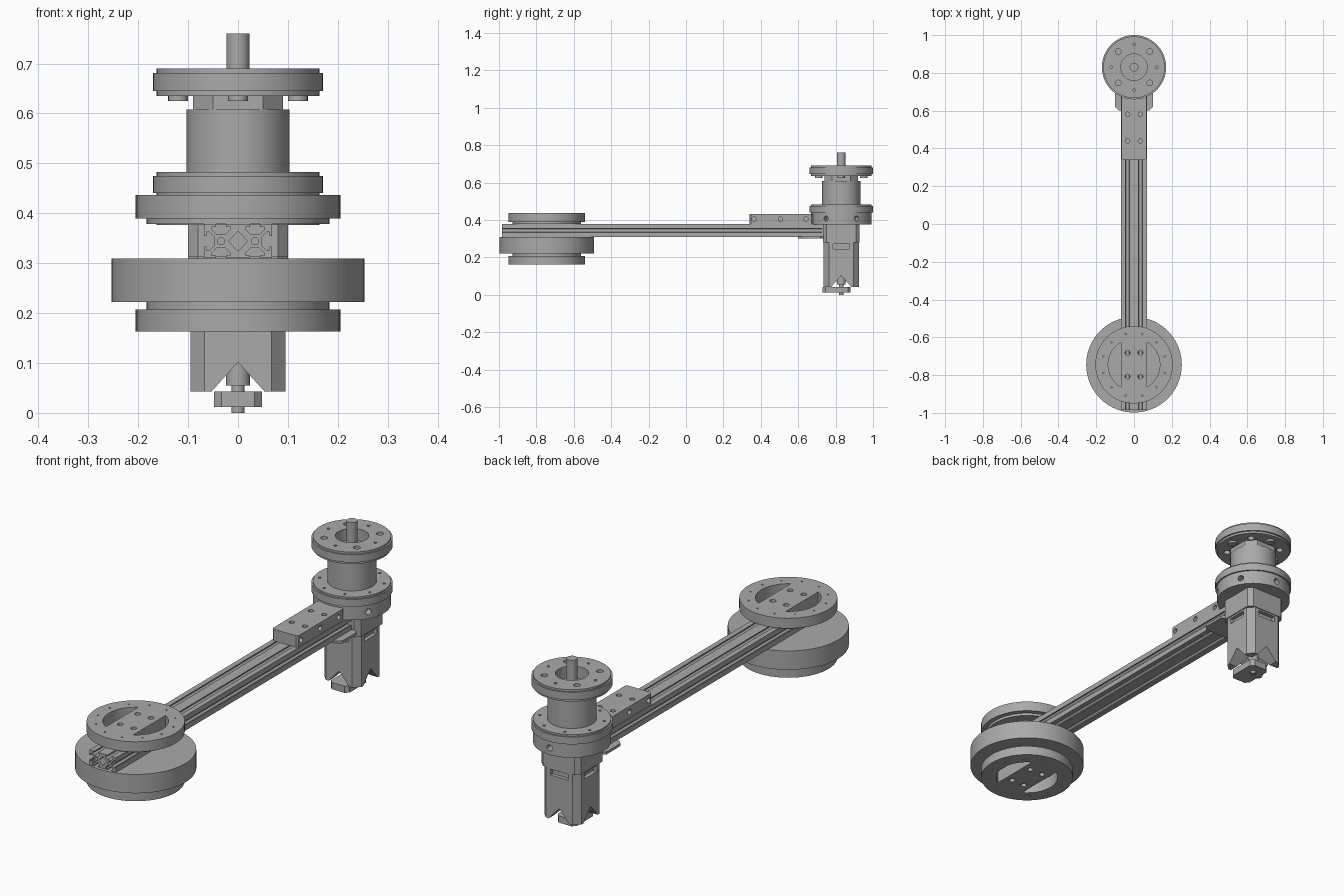
import bpy, bmesh, math
from mathutils import Matrix

cube = bpy.data.objects.get("Cube")
if cube:
    bpy.data.objects.remove(cube, do_unlink=True)

HUB_Y = 0.83
WEIGHT_Y = -0.745
MM = 0.0034

metal = bpy.data.materials.new("grey_metal")
metal.use_nodes = True
GREY = (0.4, 0.4, 0.4, 1)
metal.diffuse_color = GREY
metal.node_tree.nodes["Principled BSDF"].inputs["Base Color"].default_value = GREY


def circle(r, x=0, y=0, n=72):
    return [(x + r * math.cos(2 * math.pi * i / n), y + r * math.sin(2 * math.pi * i / n)) for i in range(n)]


def ring(count, dist, r, start=0.0):
    """Small holes spread evenly round a circle."""
    step = 2 * math.pi / count
    return [circle(r, dist * math.cos(start + i * step), dist * math.sin(start + i * step), 14) for i in range(count)]


def rect(hx, hy, c=0.0):
    """Rectangle with cut corners."""
    if not c:
        return [(hx, hy), (-hx, hy), (-hx, -hy), (hx, -hy)]
    return [(hx, hy - c), (hx - c, hy), (c - hx, hy), (-hx, hy - c),
            (-hx, c - hy), (c - hx, -hy), (hx - c, -hy), (hx, c - hy)]


def evaluated_mesh(ob):
    bpy.context.view_layer.update()
    return bpy.data.meshes.new_from_object(ob.evaluated_get(bpy.context.evaluated_depsgraph_get()))


def smooth(ob):
    bpy.ops.object.select_all(action="DESELECT")
    ob.select_set(True)
    bpy.context.view_layer.objects.active = ob
    bpy.ops.object.shade_smooth_by_angle(angle=math.radians(30))


def extrude(name, loops, lo, hi, y=0.0, x=0.0, axis="Z"):
    """Extrude an outline with holes from lo to hi along an axis."""
    curve = bpy.data.curves.new(name, "CURVE")
    curve.dimensions = "2D"
    curve.fill_mode = "BOTH"
    curve.extrude = (hi - lo) / 2
    for loop in loops:
        spline = curve.splines.new("POLY")
        spline.points.add(len(loop) - 1)
        for p, (u, v) in zip(spline.points, loop):
            p.co = (u, v, 0, 1)
        spline.use_cyclic_u = True
    temp = bpy.data.objects.new(name + "_outline", curve)
    bpy.context.collection.objects.link(temp)
    mesh = evaluated_mesh(temp)
    bpy.data.objects.remove(temp)
    bpy.data.curves.remove(curve)
    mid = (lo + hi) / 2
    turn = {"Z": Matrix.Translation((x, y, mid)),
            "Y": Matrix.Translation((x, mid, y)) @ Matrix.Rotation(math.pi / 2, 4, "X"),
            "X": Matrix.Translation((mid, x, y)) @ Matrix(((0, 0, 1, 0), (1, 0, 0, 0), (0, 1, 0, 0), (0, 0, 0, 1)))}
    mesh.transform(turn[axis])
    bm = bmesh.new()
    bm.from_mesh(mesh)
    bmesh.ops.remove_doubles(bm, verts=bm.verts, dist=1e-5)
    bmesh.ops.recalc_face_normals(bm, faces=bm.faces)
    bm.to_mesh(mesh)
    bm.free()
    mesh.materials.clear()
    mesh.materials.append(metal)
    mesh.name = name
    ob = bpy.data.objects.new(name, mesh)
    bpy.context.collection.objects.link(ob)
    smooth(ob)
    return ob


def cut(ob, cutters):
    """Subtract the cutters, then drop them."""
    for c in cutters:
        mod = ob.modifiers.new("cut", "BOOLEAN")
        mod.operation = "DIFFERENCE"
        mod.solver = "EXACT"
        mod.object = c
    mesh = evaluated_mesh(ob)
    ob.modifiers.clear()
    ob.data = mesh
    for c in cutters:
        bpy.data.objects.remove(c)
    smooth(ob)


# Slotted beam: one quarter of the profile, mirrored twice
quarter = [(7, 10), (7, 8.5), (4.5, 8.5), (4.5, 7), (7.5, 4), (12.5, 4), (15.5, 7), (15.5, 8.5), (13, 8.5),
           (13, 10), (20, 10), (20, 3), (18.5, 3), (18.5, 5.5), (17, 5.5), (14, 2.5)]
right_half = quarter + [(u, -v) for u, v in reversed(quarter)]
outline = right_half + [(-u, -v) for u, v in right_half]
diamond = [(5.5, 0), (0, 6), (-5.5, 0), (0, -6)]
bores = [circle(2.1, s * 10, 0, 20) for s in (-1, 1)]
beam_loops = [[(u * MM, v * MM) for u, v in loop] for loop in [outline, diamond] + bores]
extrude("slotted_beam", beam_loops, -0.985, 0.73, y=0.344, axis="Y")

# Clamp discs with two D-shaped windows, above and below the beam
half_angle = math.acos(0.07 / 0.137)
arc = [half_angle * (i / 12 - 1) for i in range(25)]
window = [(0.137 * math.cos(a), 0.137 * math.sin(a)) for a in arc]
windows = [window, [(-u, -v) for u, v in window]]
bolt_holes = [circle(0.013, sx * 0.034, sy * 0.063, 16) for sx in (-1, 1) for sy in (-1, 1)]
pin_holes = ring(12, 0.168, 0.004, math.pi / 12)
for side, lo, hi, neck_lo, neck_hi in (("upper", 0.39, 0.437, 0.378, 0.39), ("lower", 0.163, 0.207, 0.207, 0.222)):
    extrude(side + "_clamp_disc", [circle(0.205)] + windows + bolt_holes + pin_holes, lo, hi, WEIGHT_Y)
    extrude(side + "_clamp_neck", [circle(0.183)] + windows + bolt_holes, neck_lo, neck_hi, WEIGHT_Y)

# Heavy counterweight
extrude("counterweight", [circle(0.253, n=96)], 0.222, 0.309, WEIGHT_Y)

# Bracket on top of the beam, drilled from above and from the side
bracket = extrude("beam_bracket", [rect(0.066, 0.17, 0.008)], 0.378, 0.431, 0.51)
drills = [extrude("drill", [circle(0.012, n=16)], 0.395, 0.5, dy, dx) for dx in (-0.034, 0.034) for dy in (0.44, 0.58)]
drills += [extrude("drill", [circle(0.012, n=16)], min(s * 0.05, s * 0.1), max(s * 0.05, s * 0.1), 0.405, dy, "X")
           for s in (-1, 1) for dy in (0.365, 0.505, 0.64)]
cut(bracket, drills)

# Support plate under the beam
extrude("support_plate", [rect(0.1, 0.07, 0.02)], 0.301, 0.313, 0.67)

# Lower hub with radial holes
hub = extrude("lower_hub", [circle(0.163)], 0.376, 0.441, HUB_Y)
drills = []
for i in range(6):
    d = extrude("drill", [circle(0.014, n=16)], 0.13, 0.2, axis="X")
    d.data.transform(Matrix.Translation((0, HUB_Y, 0.408)) @ Matrix.Rotation(math.radians(30 + 60 * i), 4, "Z"))
    drills.append(d)
cut(hub, drills)

# Lower and upper flanges, each with a narrower lip
small_holes = ring(8, 0.138, 0.006, math.pi / 8)
extrude("lower_flange", [circle(0.17)], 0.441, 0.475, HUB_Y)
extrude("lower_flange_lip", [circle(0.163)] + small_holes, 0.475, 0.483, HUB_Y)
flange_holes = [circle(0.07)] + ring(4, 0.118, 0.015, math.pi / 4) + ring(4, 0.12, 0.007)
for name, r, lo, hi in (("upper_flange_bottom_lip", 0.163, 0.635, 0.645), ("upper_flange", 0.17, 0.645, 0.681),
                        ("upper_flange_top_lip", 0.163, 0.681, 0.69)):
    extrude(name, [circle(r)] + flange_holes, lo, hi, HUB_Y)

# Flange bolts, bearing plate, spacer and output shaft
for i in range(4):
    a = i * math.pi / 2
    extrude("flange_bolt", [circle(0.02, n=20)], 0.625, 0.635, HUB_Y + 0.12 * math.sin(a), 0.12 * math.cos(a))
extrude("bearing_plate", [rect(0.09, 0.09, 0.04)], 0.607, 0.637, HUB_Y)
extrude("spacer_drum", [circle(0.103)], 0.483, 0.608, HUB_Y)
extrude("output_shaft", [circle(0.023, n=32)], 0.63, 0.76, HUB_Y)

# Motor: mounting block, case with side pockets and notched foot
extrude("motor_mount", [rect(0.1, 0.098, 0.02)], 0.28, 0.377, HUB_Y)
case = extrude("motor_case", [rect(0.095, 0.094, 0.028)], 0.043, 0.28, HUB_Y)
notch = [(0.06, 0.035), (0, 0.102), (-0.06, 0.035)]
cutters = [extrude("notch", [notch], 0.6, 1.1, axis="Y"),
           extrude("notch", [notch], -0.2, 0.2, x=HUB_Y, axis="X")]
for s in (-1, 1):
    cutters.append(extrude("pocket", [rect(0.045, 0.018)], 0.245, 0.272, HUB_Y + s * 0.095))
    cutters.append(extrude("pocket", [rect(0.018, 0.045)], 0.245, 0.272, HUB_Y, s * 0.095))
cut(case, cutters)

# Encoder under the motor and its shaft
extrude("encoder_housing", [rect(0.048, 0.075, 0.015)], 0.012, 0.043, 0.805)
extrude("encoder_collar", [circle(0.024, n=24)], 0.055, 0.1, HUB_Y)
extrude("encoder_shaft", [circle(0.013, n=24)], 0.0, 0.1, HUB_Y)
